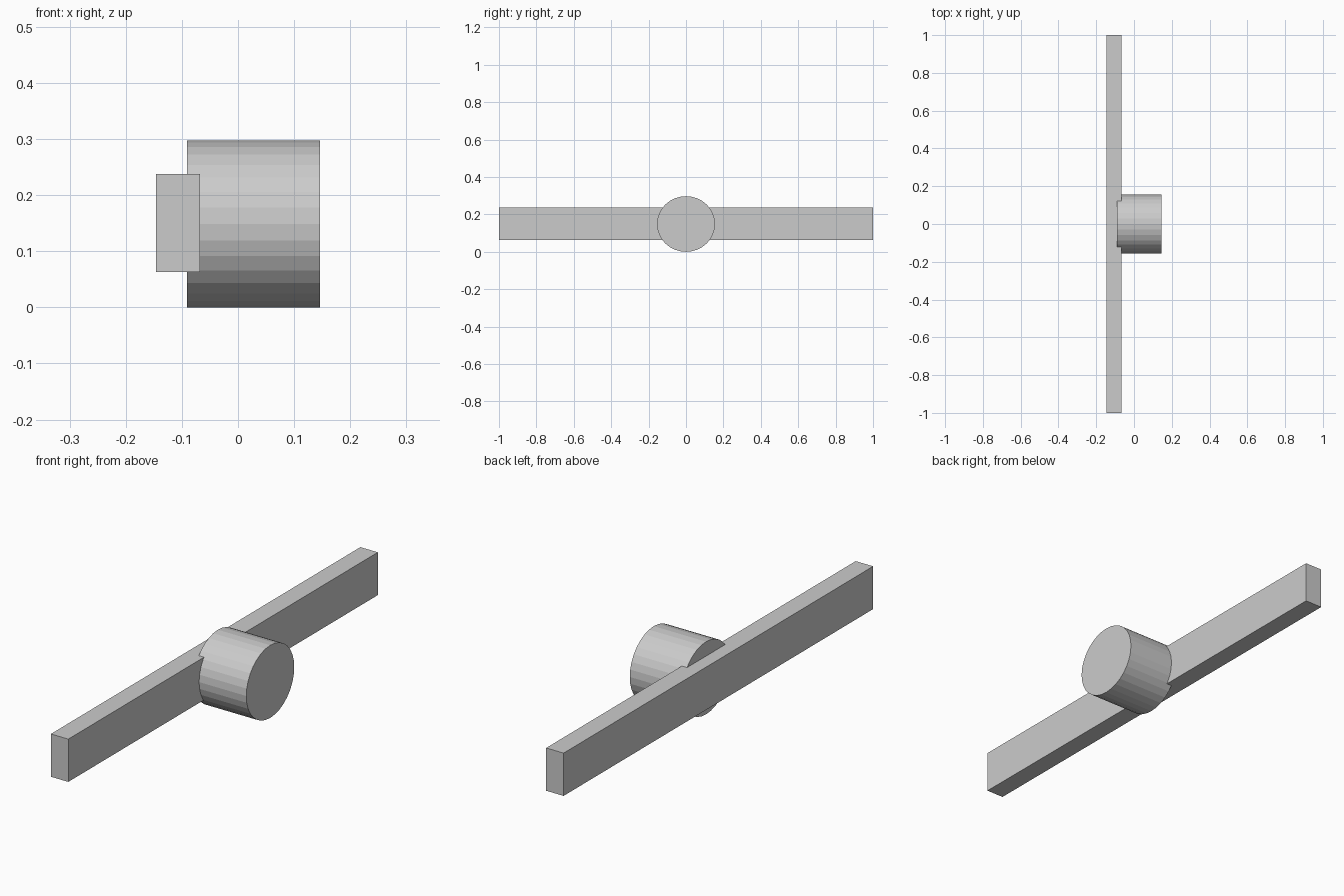
import bpy
import math

if "Cube" in bpy.data.objects:
    bpy.data.objects.remove(bpy.data.objects["Cube"])


def finish(name, scale):
    obj = bpy.context.object
    obj.name = name
    obj.scale = scale
    bpy.ops.object.transform_apply(location=False, rotation=True, scale=True)
    return obj


# Long flat bar across the back of the knob
bpy.ops.mesh.primitive_cube_add(size=1, location=(-0.107, 0, 0.1505))
finish("bar", (0.079, 2.0, 0.175))

# Slightly oval 32-sided knob, axis along x, sunk into the bar
# (local x becomes z, local z becomes x after the quarter turn)
bpy.ops.mesh.primitive_cylinder_add(
    vertices=32, radius=1, depth=1,
    location=(0.0275, 0, 0.1485), rotation=(0, math.pi / 2, 0))
finish("knob", (0.1485, 0.155, 0.237))
